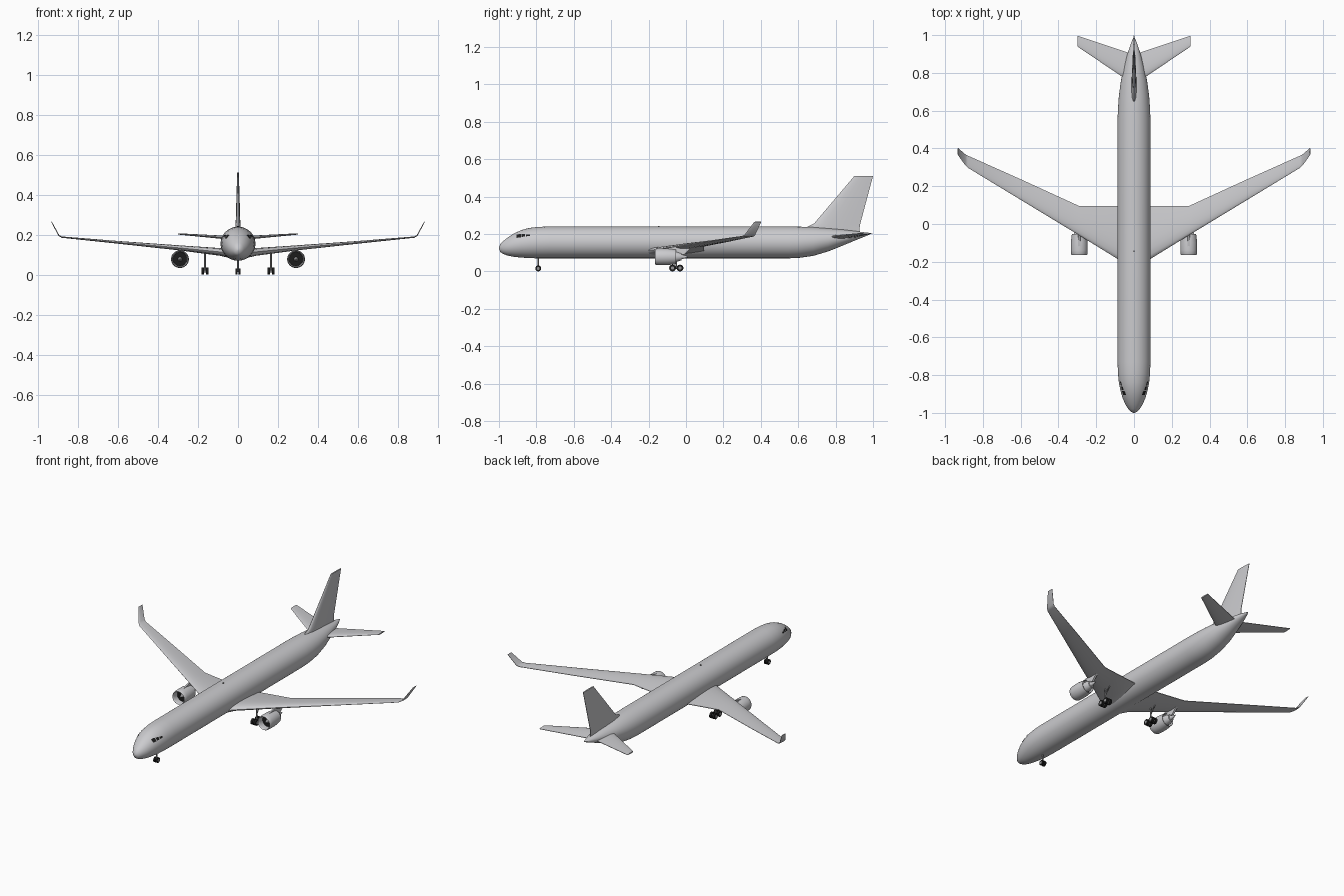
import bpy, bmesh, math
from math import sin, cos, pi, radians
from mathutils import Matrix, Vector

cube = bpy.data.objects.get("Cube")
if cube:
    bpy.data.objects.remove(cube, do_unlink=True)


def material(name, r, g, b):
    m = bpy.data.materials.new(name)
    m.use_nodes = True
    m.diffuse_color = (r, g, b, 1)
    m.node_tree.nodes["Principled BSDF"].inputs["Base Color"].default_value = (r, g, b, 1)
    return m


GREY = material("airframe grey", 0.6, 0.6, 0.62)
BLACK = material("black", 0.012, 0.012, 0.012)
METAL = material("gear metal", 0.3, 0.3, 0.31)


def finish(bm, name, mat, mirror=False, angle=35):
    bmesh.ops.recalc_face_normals(bm, faces=bm.faces)
    mesh = bpy.data.meshes.new(name)
    bm.to_mesh(mesh)
    bm.free()
    obj = bpy.data.objects.new(name, mesh)
    bpy.context.collection.objects.link(obj)
    mesh.materials.append(mat)
    bpy.ops.object.select_all(action='DESELECT')
    obj.select_set(True)
    bpy.context.view_layer.objects.active = obj
    bpy.ops.object.shade_smooth_by_angle(angle=radians(angle))
    if mirror:
        obj.modifiers.new("Mirror", 'MIRROR')
    return obj


def loft(bm, rings, caps=True):
    """Skin closed rings of points in order."""
    rows = [[bm.verts.new(p) for p in ring] for ring in rings]
    n = len(rows[0])
    for a, b in zip(rows, rows[1:]):
        for i in range(n):
            j = (i + 1) % n
            bm.faces.new((a[i], a[j], b[j], b[i]))
    if caps:
        bm.faces.new(rows[0])
        bm.faces.new(rows[-1])


def turned(bm, profile, x, z, n=32, caps=False):
    """Body of revolution along y from (y, radius) points."""
    loft(bm, [[(x + r * cos(2 * pi * i / n), y, z + r * sin(2 * pi * i / n))
               for i in range(n)] for y, r in profile], caps)


def rod(bm, start, end, radius, n=12):
    a, b = Vector(start), Vector(end)
    d = b - a
    mat = Matrix.Translation((a + b) / 2) @ d.to_track_quat('Z', 'Y').to_matrix().to_4x4()
    bmesh.ops.create_cone(bm, cap_ends=True, segments=n, radius1=radius,
                          radius2=radius, depth=d.length, matrix=mat)


# Fuselage stations: y, half width, bottom, top
STATIONS = [(-1, .003, .122, .128), (-.993, .018, .104, .146), (-.98, .03, .095, .16),
            (-.955, .046, .085, .18), (-.92, .061, .078, .203), (-.88, .072, .074, .221),
            (-.84, .08, .071, .232), (-.79, .085, .07, .238), (-.73, .087, .07, .24),
            (.55, .087, .07, .24), (.61, .085, .073, .239), (.68, .08, .083, .237),
            (.76, .069, .107, .231), (.84, .051, .139, .224), (.91, .032, .168, .215),
            (.96, .015, .188, .208), (.985, .004, .199, .204)]


def skin(y, angle, lift=0):
    """Point on the fuselage; angle is measured from the top towards +x."""
    for a, b in zip(STATIONS, STATIONS[1:]):
        if a[0] <= y <= b[0]:
            t = (y - a[0]) / (b[0] - a[0])
            w, lo, hi = (a[k] + t * (b[k] - a[k]) for k in (1, 2, 3))
            return ((w + lift) * sin(angle), y,
                    (lo + hi) / 2 + ((hi - lo) / 2 + lift) * cos(angle))


bm = bmesh.new()
loft(bm, [[skin(s[0], 2 * pi * i / 48) for i in range(48)] for s in STATIONS])
finish(bm, "fuselage", GREY, angle=60)

# Cockpit windows: front y, back y, upper and lower angle at each end
bm = bmesh.new()
for y0, y1, u0, l0, u1, l1 in [(-.905, -.883, 38, 58, 44, 62), (-.879, -.86, 47, 61, 51, 62),
                               (-.856, -.835, 53, 62, 56, 63)]:
    N = 4
    grid = []
    for i in range(N + 1):
        t = i / N
        up, low = u0 + t * (u1 - u0), l0 + t * (l1 - l0)
        grid.append([bm.verts.new(skin(y0 + t * (y1 - y0), radians(up + (low - up) * j / N), .002))
                     for j in range(N + 1)])
    for i in range(N):
        for j in range(N):
            bm.faces.new((grid[i][j], grid[i + 1][j], grid[i + 1][j + 1], grid[i][j + 1]))
finish(bm, "cockpit_windows", BLACK, True)


CHORD = [0, .02, .08, .2, .35, .55, .78, 1]


def section(x, y_le, y_te, z, thick, tilt=0):
    """Aerofoil ring; tilt turns the thickness direction from z towards -x."""
    def pt(c, side):
        h = side * thick * (1.485 * c ** .5 - .63 * c - 1.758 * c ** 2 + 1.422 * c ** 3 - .5 * c ** 4)
        h += side * .001 * c
        return (x - h * sin(radians(tilt)), y_le + c * (y_te - y_le), z + h * cos(radians(tilt)))
    return [pt(c, 1) for c in CHORD] + [pt(c, -1) for c in reversed(CHORD[1:])]


def surface(name, sections, mirror):
    bm = bmesh.new()
    loft(bm, [section(*s) for s in sections])
    return finish(bm, name, GREY, mirror, 40)


surface("wings", [(.03, -.26, .095, .104, .045), (.06, -.22, .095, .109, .042),
                  (.09, -.183, .095, .114, .038), (.29, -.06, .095, .134, .025),
                  (.6, .128, .237, .162, .013), (.88, .298, .362, .188, .006, 8),
                  (.895, .313, .37, .196, .005, 40), (.932, .365, .402, .265, .003, 62)], True)
surface("tailplane", [(.01, .745, .9, .182, .02), (.06, .778, .917, .186, .017),
                      (.3, .94, .997, .204, .006)], True)
surface("fin", [(0, .62, .93, .2, .026, 90), (0, .635, .928, .232, .026, 90),
                (0, .685, .932, .256, .023, 90), (0, .9, 1, .51, .008, 90)], False)

# Engines
EX, EZ = .29, .078
bm = bmesh.new()
turned(bm, [(-.125, .034), (-.15, .035), (-.161, .037), (-.165, .04), (-.16, .043),
            (-.14, .0445), (-.1, .0445), (-.053, .039), (-.053, .037), (-.09, .037)], EX, EZ)
finish(bm, "engine_nacelles", GREY, True, 50)
bm = bmesh.new()
turned(bm, [(-.1, .028), (-.055, .028), (-.025, .019), (-.024, .013), (.012, .003)],
       EX, EZ, caps=True)
finish(bm, "engine_cores", GREY, True)
bm = bmesh.new()
turned(bm, [(-.127, .036), (-.088, .038)], EX, EZ, caps=True)
finish(bm, "engine_fans", BLACK, True)
bm = bmesh.new()
turned(bm, [(-.15, .001), (-.145, .005), (-.126, .011)], EX, EZ, caps=True)
finish(bm, "engine_spinners", METAL, True)
bm = bmesh.new()
loft(bm, [[(EX + w, y0, z), (EX + w, y1, z), (EX - w, y1, z), (EX - w, y0, z)]
          for z, y0, y1, w in [(.09, -.1, -.01, .006), (.12, -.13, .02, .006),
                               (.132, -.06, .04, .005)]])
finish(bm, "engine_pylons", GREY, True)


# Landing gear
def wheels(name, spots, radius, width):
    bm, hubs = bmesh.new(), bmesh.new()
    for x, y, z in spots:
        for body, r, w in ((bm, radius, width), (hubs, radius * .5, width + .002)):
            rod(body, (x - w / 2, y, z), (x + w / 2, y, z), r, 24)
    finish(bm, name + "_tyres", BLACK, True)
    finish(hubs, name + "_hubs", METAL, True)


wheels("main_gear", [(.165 + s * .011, y, .018) for s in (-1, 1) for y in (-.072, -.032)], .018, .013)
wheels("nose_gear", [(.008, -.79, .016)], .016, .009)

bm = bmesh.new()
rod(bm, (.165, -.052, .018), (.165, -.052, .125), .004)
rod(bm, (.165, -.075, .018), (.165, -.029, .018), .004)
for y in (-.072, -.032):
    rod(bm, (.152, y, .018), (.178, y, .018), .003)
rod(bm, (.165, -.052, .06), (.165, -.01, .115), .0025)
finish(bm, "main_gear_struts", METAL, True)

bm = bmesh.new()
rod(bm, (0, -.79, .016), (0, -.79, .085), .004)
rod(bm, (-.01, -.79, .016), (.01, -.79, .016), .003)
finish(bm, "nose_gear_strut", METAL)

# Small aerial on the roof
bm = bmesh.new()
rod(bm, (0, -.145, .236), (0, -.145, .244), .004)
finish(bm, "roof_aerial", BLACK)
